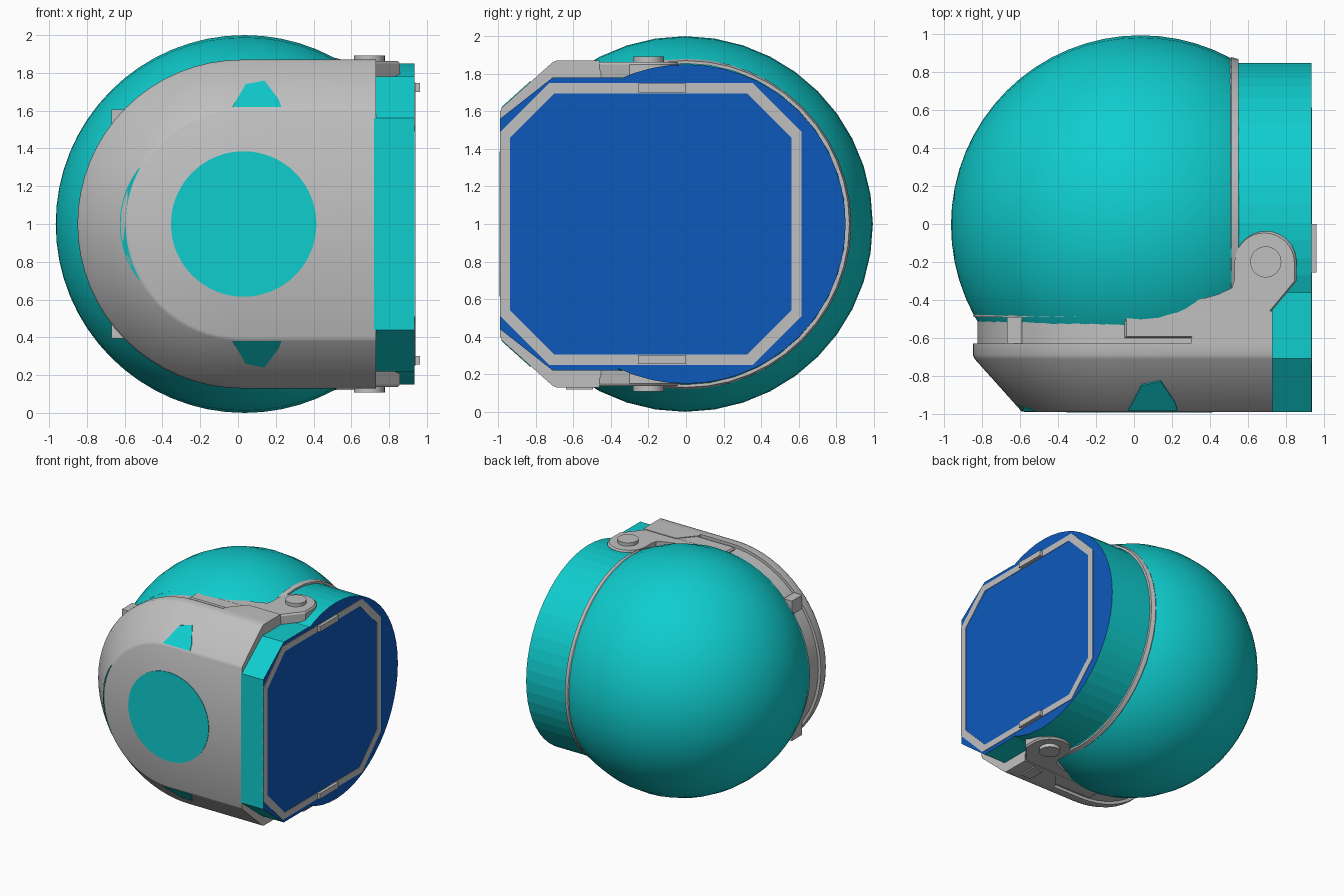
import bpy, bmesh, math
from mathutils import Vector

if "Cube" in bpy.data.objects:
    bpy.data.objects.remove(bpy.data.objects["Cube"])


def material(name, col):
    m = bpy.data.materials.new(name)
    m.diffuse_color = (*col, 1)
    m.use_nodes = True
    m.node_tree.nodes["Principled BSDF"].inputs["Base Color"].default_value = m.diffuse_color
    return m


TEAL = material("teal", (0.005, 0.61, 0.62))
GRAY = material("light_gray", (0.53, 0.53, 0.53))
BLUE = material("deep_blue", (0.004, 0.10, 0.50))


def finish(name, bm, mats, smooth=None):
    bmesh.ops.recalc_face_normals(bm, faces=bm.faces)
    me = bpy.data.meshes.new(name)
    bm.to_mesh(me)
    bm.free()
    ob = bpy.data.objects.new(name, me)
    bpy.context.collection.objects.link(ob)
    for m in mats:
        me.materials.append(m)
    if smooth:
        bpy.ops.object.select_all(action='DESELECT')
        ob.select_set(True)
        bpy.context.view_layer.objects.active = ob
        bpy.ops.object.shade_smooth_by_angle(angle=math.radians(smooth))
    return ob


def loft(name, loops, mats, smooth=None, closed=False):
    """Skin equal-length loops; cap the ends, or join them when closed."""
    bm = bmesh.new()
    rings = [[bm.verts.new(p) for p in lp] for lp in loops]
    n = len(rings[0])
    pairs = list(zip(rings, rings[1:]))
    if closed:
        pairs.append((rings[-1], rings[0]))
    for a, b in pairs:
        for i in range(n):
            j = (i + 1) % n
            bm.faces.new((a[i], a[j], b[j], b[i]))
    if not closed:
        bm.faces.new(rings[0])
        bm.faces.new(rings[-1])
    return finish(name, bm, mats, smooth)


def box(name, lo, hi, mat):
    q = [(lo[0], lo[1]), (hi[0], lo[1]), (hi[0], hi[1]), (lo[0], hi[1])]
    return loft(name, [[(x, y, z) for x, y in q] for z in (lo[2], hi[2])], [mat])


def circle(c, r, n):
    return [(c[0] + r * math.cos(2 * math.pi * i / n),
             c[1] + r * math.sin(2 * math.pi * i / n)) for i in range(n)]


# Round shell, poles along x, trimmed inside the neck and at the front
bm = bmesh.new()
bmesh.ops.create_uvsphere(bm, u_segments=40, v_segments=32, radius=1.0)
for v in bm.verts:
    x, y, z = v.co
    v.co = (min(z + 0.035, 0.7), max(y - 0.005, -0.97), x + 1.0)
finish("round_shell", bm, [TEAL], 40)

# Neck: round at the back, chamfered box at the front, blue end face
neck = [(-0.36, 0.78), (-0.71, 0.78), (-0.99, 0.56)]
neck += [(y, -z) for y, z in reversed(neck)]
a0 = math.atan2(-0.77, -0.36)
arc = [(0.85 * math.cos(a0 * (1 - 2 * i / 36)), 0.85 * math.sin(a0 * (1 - 2 * i / 36)))
       for i in range(37)]
# the front section starts inside the hood, the round section at the ring
profile = neck + arc
start = [(0.53 if y > -0.36 else 0.72, y, 1 + z) for y, z in profile]
ob = loft("neck", [start, [(0.935, y, 1 + z) for y, z in profile]], [TEAL, BLUE])
for p in ob.data.polygons:
    p.material_index = int(p.normal.x > 0.9)

# Gray seam ring between shell and neck
ring = []
for x, r in ((0.50, 0.80), (0.50, 0.872), (0.515, 0.88), (0.55, 0.87), (0.55, 0.80)):
    ring.append([(x, y, 1 + z) for y, z in circle((0, 0), r, 48)])
loft("seam_ring", ring, [GRAY], 40, closed=True)

# Octagonal frame plate on the blue face


def octagon(x, d):
    y0, y1, h = -0.99 + d, 0.615 - d, 0.75 - d
    k = 0.26 - d * 0.45
    q = [(y0, h - k), (y0 + k, h), (y1 - k, h), (y1, h - k)]
    q += [(y, -z) for y, z in reversed(q)]
    return [(x, y, 1 + z) for y, z in q]


loft("end_frame", [octagon(0.93, 0), octagon(0.939, 0), octagon(0.939, 0.054),
                   octagon(0.93, 0.054)], [GRAY], closed=True)
for side, z in (("upper", 1.70), ("lower", 0.255)):
    box(side + "_frame_tab", (0.92, -0.255, z), (0.963, 0.0, z + 0.047), GRAY)

# D-shaped front hood with a sloped rim and stepped back edge
CX = 0.02


def d_loop(y, r):
    pts = [(0.73, y, 1 + r)]
    for i in range(33):
        a = math.pi / 2 + math.pi * i / 32
        pts.append((CX + r * math.cos(a), y, 1 + r * math.sin(a)))
    return pts + [(0.73, y, 1 - r)]


sections = [(-0.99, 0.60), (-0.98, 0.62), (-0.712, 0.86), (-0.69, 0.87), (-0.63, 0.87),
            (-0.63, 0.845), (-0.49, 0.845), (-0.49, 0.865), (-0.47, 0.865), (-0.44, 0.75)]
loft("front_hood", [d_loop(y, r) for y, r in sections], [GRAY], 30)

# Teal disc set in the front face
disc = circle((0.03, 1.0), 0.385, 64)
loft("front_disc", [[(x, y, z) for x, z in disc] for y in (-0.994, -0.986)], [TEAL])


# Thin teal patches on the sloped rim
def slope(r):
    return -0.98 + (r - 0.62) * 0.268 / 0.24


def rim_point(x, z, r, out):
    # out lifts the plate off the slope towards the front
    return (x, slope(r) - out, 1 + z)


patch = [(-0.03, 0.62), (0.23, 0.62), (0.215, 0.66), (0.14, 0.76), (0.04, 0.74), (0.0, 0.67)]
crescent = []
for i in range(17):
    t = -1 + i / 8
    r = 0.62 + 0.026 * (1 - t * t)
    crescent.append((t * 0.5 + math.pi, r))
crescent += [(t, 0.615) for t, r in reversed(crescent)]
loft("side_rim_patch", [[rim_point(CX + r * math.cos(a), r * math.sin(a), r, o)
                         for a, r in crescent] for o in (-0.003, 0.004)], [TEAL])

# Hinge arms, pivots and rim patches, mirrored top and bottom
arm = [(-0.05, -0.60), (-0.05, -0.47), (0.02, -0.47), (0.2, -0.44), (0.45, -0.37),
       (0.52, -0.335), (0.533, -0.29)]
arm += [(0.695 + 0.162 * math.cos(a), -0.20 + 0.162 * math.sin(a))
        for a in [math.pi * (1 - i / 16) for i in range(17)]]
arm += [(0.857, -0.30), (0.725, -0.46), (0.725, -0.60)]
block = [(0.30, -0.64), (0.30, -0.60), (0.42, -0.46), (0.73, -0.46), (0.73, -0.64)]
for side, s in (("upper", 1), ("lower", -1)):
    def plate(name, pts, h0, h1, mat, smooth=None):
        loft(side + "_" + name, [[(x, y, 1 + s * h) for x, y in pts] for h in (h0, h1)],
             [mat], smooth)
    inner = [(0.4 + (x - 0.4) * 0.975, -0.35 + (y + 0.35) * 0.97) for x, y in arm]
    loft(side + "_hinge_arm", [[(x, y, 1 + s * h) for x, y in p] for p, h in
                               ((arm, 0.78), (arm, 0.85), (inner, 0.864))], [GRAY], 30)
    plate("hood_corner", block, 0.78, 0.87, GRAY)
    plate("pivot", circle((0.695, -0.20), 0.082, 32), 0.80, 0.893, GRAY, 30)
    plate("stop_block", [(-0.67, -0.63), (-0.67, -0.49), (-0.59, -0.49), (-0.59, -0.63)],
          0.40, 0.605, GRAY)
    loft(side + "_rim_patch", [[rim_point(x, s * z, z, o) for x, z in patch]
                               for o in (-0.003, 0.006)], [TEAL])

# Small raised pad under the lower arm
box("lower_pad", (0.52, -0.64, 0.12), (0.62, -0.495, 0.14), GRAY)
